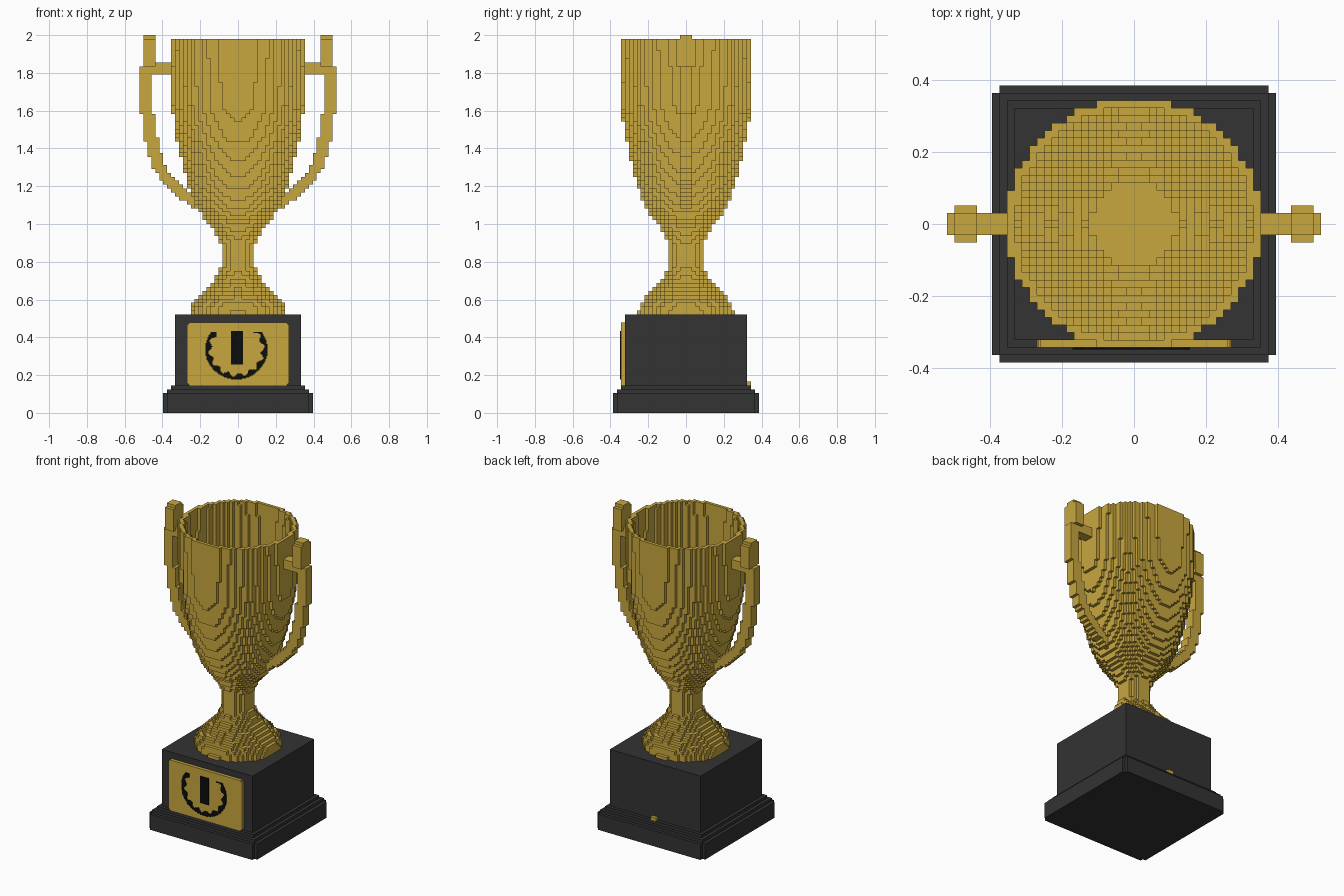
import bpy
import math

if "Cube" in bpy.data.objects:
    bpy.data.objects.remove(bpy.data.objects["Cube"], do_unlink=True)

V = 2 / 96      # edge length of one block
FINE = V / 4    # edge length of one painted cell


def material(name, color):
    m = bpy.data.materials.new(name)
    m.use_nodes = True
    rgba = (*color, 1)
    m.diffuse_color = rgba
    m.node_tree.nodes["Principled BSDF"].inputs["Base Color"].default_value = rgba
    return m


gold = material("gold", (0.58, 0.39, 0.05))
charcoal = material("charcoal", (0.033, 0.033, 0.033))
black = material("black", (0.004, 0.004, 0.004))


def block_mesh(name, cells, mat, size=V, shift=(0, -V / 2, 0)):
    """Make the outer skin of a set of grid cells."""
    verts, faces = {}, []
    for cell in cells:
        for axis in range(3):
            for side in (0, 1):
                near = list(cell)
                near[axis] += 2 * side - 1
                if tuple(near) in cells:
                    continue
                u, w = (axis + 1) % 3, (axis + 2) % 3
                ring = []
                for du, dw in ((0, 0), (1, 0), (1, 1), (0, 1)):
                    p = list(cell)
                    p[axis] += side
                    p[u] += du
                    p[w] += dw
                    ring.append(verts.setdefault(tuple(p), len(verts)))
                faces.append(ring if side else ring[::-1])
    mesh = bpy.data.meshes.new(name)
    mesh.from_pydata([[c * size + s for c, s in zip(p, shift)] for p in verts], [], faces)
    mesh.materials.append(mat)
    obj = bpy.data.objects.new(name, mesh)
    bpy.context.collection.objects.link(obj)
    return obj


def box(half_x, half_y, z0, z1):
    return {(i, j, k) for i in range(-half_x, half_x)
            for j in range(-half_y, half_y + 1) for k in range(z0, z1)}


# Plinth: a wide skirt with cut corners, two ledges and a square block
skirt = {c for c in box(19, 18, 0, 5) if not (c[0] in (-19, 18) and abs(c[1]) == 18)}
plinth = skirt | box(18, 17, 5, 6) | box(17, 16, 6, 7) | box(16, 15, 7, 25)
block_mesh("plinth", plinth, charcoal)

# Cup outline as (height, radius) in blocks
PROFILE = [(25, 12.4), (27.5, 11.6), (29, 10.6), (31, 8.6), (33, 6.7), (35, 5.3),
           (37, 4.4), (43, 4.4), (47, 6.5), (50, 9), (53, 10.6), (57, 12.2),
           (61, 13.3), (67, 14.7), (72, 15.7), (78, 16.5), (96, 16.8)]


def radius(z):
    for (z0, r0), (z1, r1) in zip(PROFILE, PROFILE[1:]):
        if z <= z1:
            return r0 + (r1 - r0) * (z - z0) / (z1 - z0)
    return PROFILE[-1][1]


def in_round(i, j, r):
    return r > 0 and math.hypot((i + 0.5) / 1.02, j) <= r


# Cup: foot, stem and hollow bowl
BOWL_FLOOR = 49
cup = set()
for i, j, k in box(18, 17, 25, 95):
    z = k + 0.5
    if not in_round(i, j, radius(z)):
        continue
    if k >= BOWL_FLOOR and in_round(i, j, radius(z - 2) - 1.3):
        continue
    cup.add((i, j, k))
block_mesh("cup", cup, gold)

# Handle: curved arm, upright knob and a bar to the rim
ARM = [(23.5, 87), (23.5, 80), (22.7, 73), (21.5, 67), (20, 62.5),
       (17.7, 59), (14.8, 56), (11, 53.8)]
arm = set()
for (x0, z0), (x1, z1) in zip(ARM, ARM[1:]):
    for t in range(20):
        x, z = x0 + (x1 - x0) * t / 20, z0 + (z1 - z0) * t / 20
        for i in range(int(x) - 3, int(x) + 4):
            for k in range(int(z) - 3, int(z) + 4):
                if i < 25 and math.hypot(i + 0.5 - x, k + 0.5 - z) < 1.5:
                    arm |= {(i, j, k) for j in (-1, 0, 1)}


def slab(x0, x1, half_y, z0, z1):
    return {(i, j, k) for i in range(x0, x1)
            for j in range(-half_y, half_y + 1) for k in range(z0, z1)}


arm |= slab(21, 24, 1, 86, 96) | slab(21, 24, 2, 88, 95) | slab(16, 22, 1, 86, 89)
arm = {c for c in arm if not in_round(c[0], c[1], radius(c[2] + 0.5))}
block_mesh("left_handle", arm, gold)
block_mesh("right_handle", {(-1 - i, j, k) for i, j, k in arm}, gold)

# Front plaque with clipped corners, on the fine grid
plaque = {(i, j, k) for i in range(-52, 52) for j in range(4) for k in range(28, 92)
          if min(i + 52, 51 - i) + min(k - 28, 91 - k) > 1}
block_mesh("plaque", plaque, gold, FINE, (0, -16.5 * V, 0))

# Painted emblem: open leafy wreath around an upright bar
emblem = set()
for i in range(-34, 34):
    for k in range(30, 90):
        x, z = (i + 0.5) * FINE + 0.008, (k + 0.5) * FINE - 0.335
        ring = math.hypot(x / 0.165, z / 0.158)
        leaf = 0.85 + 0.06 * math.sin(14 * math.atan2(z, x))
        wreath = z < 0.09 and leaf < ring < 1
        bar = -0.03 < x < 0.032 and -0.08 < z < 0.098
        if wreath or bar:
            emblem.add((i, 0, k))
block_mesh("emblem", emblem, black, FINE, (0, -16.5 * V - FINE, 0))

# Small stud on the back ledge
block_mesh("back_stud", {(-1, 16, 7), (0, 16, 7)}, gold)
